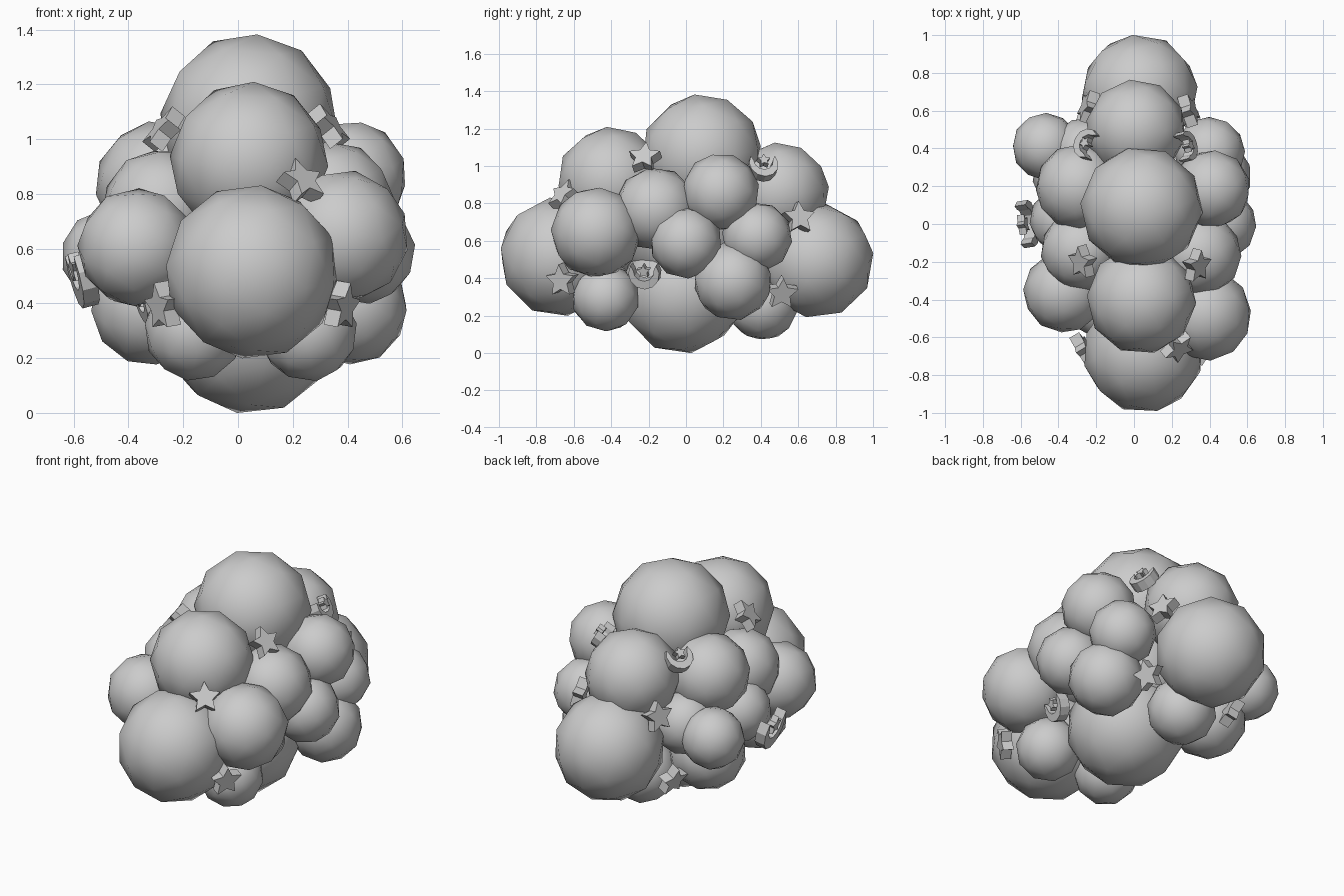
import bpy, bmesh, math, random
from mathutils import Vector, Euler

if "Cube" in bpy.data.objects:
    bpy.data.objects.remove(bpy.data.objects["Cube"])

random.seed(4)

grey = bpy.data.materials.new("soft grey")
grey.diffuse_color = (0.6, 0.6, 0.6, 1)
grey.use_nodes = True
grey.node_tree.nodes["Principled BSDF"].inputs["Base Color"].default_value = grey.diffuse_color


def finish(name, bm, smooth):
    mesh = bpy.data.meshes.new(name)
    bmesh.ops.recalc_face_normals(bm, faces=bm.faces)
    for f in bm.faces:
        f.smooth = smooth
    bm.to_mesh(mesh)
    bm.free()
    mesh.materials.append(grey)
    obj = bpy.data.objects.new(name, mesh)
    bpy.context.collection.objects.link(obj)
    return obj


def puff(name, x, y, z, r):
    """Low-poly, smooth shaded ball."""
    bm = bmesh.new()
    bmesh.ops.create_icosphere(bm, subdivisions=2, radius=r * 1.02)
    obj = finish(name, bm, True)
    obj.location = (x, y, z)
    obj.rotation_euler = Euler([random.uniform(0, 0.6) for _ in range(3)])


def plate(name, outline, depth, loc, normal):
    """Extrude a flat outline and turn its face along the normal."""
    bm = bmesh.new()
    face = bm.faces.new([bm.verts.new((a, b, -depth / 2)) for a, b in outline])
    ext = bmesh.ops.extrude_face_region(bm, geom=[face])
    top = [v for v in ext["geom"] if isinstance(v, bmesh.types.BMVert)]
    bmesh.ops.translate(bm, verts=top, vec=(0, 0, depth))
    obj = finish(name, bm, False)
    obj.location = loc
    obj.rotation_euler = Vector(normal).to_track_quat("Z", "Y").to_euler()


def star_outline(r):
    pts = []
    for i in range(10):
        a = math.pi / 2 + i * math.pi / 5
        k = r if i % 2 == 0 else r * 0.5
        pts.append((k * math.cos(a), k * math.sin(a)))
    return pts


def moon_outline(r):
    # outer arc, then a shifted inner arc back to the start
    arc = [math.radians(-215 + i * 250 / 8) for i in range(9)]
    outer = [(r * math.cos(a), r * math.sin(a)) for a in arc]
    inner = [(0.66 * r * math.cos(a), 0.66 * r * math.sin(a) + 0.2 * r)
             for a in reversed(arc[1:-1])]
    return outer + inner


# Cloud puffs along the centre line
core = [
    ("crown_puff", 0.04, 0.085, 1.06, 0.32),
    ("upper_front_puff", 0.04, -0.40, 0.92, 0.285),
    ("front_puff", 0.05, -0.68, 0.515, 0.315),
    ("back_puff", 0.03, 0.695, 0.495, 0.305),
    ("upper_back_puff", 0.01, 0.50, 0.86, 0.262),
    ("bottom_puff", 0.04, -0.02, 0.325, 0.325),
    ("lower_back_puff", 0.0, 0.41, 0.26, 0.19),
    ("heart_puff", 0.02, 0.0, 0.65, 0.34),
]
# Cloud puffs on each side
right_side = [
    ("right_front_puff", 0.38, -0.48, 0.645, 0.24),
    ("right_middle_puff", 0.455, 0.0, 0.59, 0.19),
    ("right_upper_puff", 0.41, 0.185, 0.86, 0.205),
    ("right_shoulder_puff", 0.345, -0.16, 0.77, 0.22),
    ("right_lower_puff", 0.41, 0.25, 0.385, 0.208),
    ("right_back_puff", 0.40, 0.38, 0.62, 0.185),
    ("right_foot_puff", 0.255, -0.43, 0.295, 0.178),
]
left_side = [
    ("left_front_puff", -0.37, -0.36, 0.605, 0.213),
    ("left_shoulder_puff", -0.28, -0.14, 0.75, 0.212),
    ("left_upper_puff", -0.29, 0.195, 0.835, 0.228),
    ("left_back_puff", -0.468, 0.41, 0.57, 0.175),
    ("left_lower_puff", -0.32, 0.25, 0.39, 0.214),
    ("left_middle_puff", -0.37, 0.02, 0.57, 0.18),
    ("left_inner_puff", -0.26, 0.38, 0.60, 0.18),
    ("left_foot_puff", -0.16, -0.43, 0.30, 0.18),
]
for group in (core, right_side, left_side):
    for p in group:
        puff(*p)

# Stars tucked between the puffs: location, facing direction
stars = [
    ((0.33, -0.22, 1.04), (0.75, -0.2, 0.6)),
    ((-0.27, -0.20, 1.03), (-0.75, -0.2, 0.6)),
    ((0.23, -0.65, 0.84), (0.5, -0.6, 0.6)),
    ((0.375, -0.66, 0.39), (0.85, -0.5, -0.15)),
    ((-0.27, -0.66, 0.39), (-0.85, -0.5, -0.15)),
    ((0.29, 0.60, 0.72), (0.9, 0.3, 0.25)),
    ((-0.24, 0.62, 0.72), (-0.9, 0.3, 0.25)),
    ((0.32, 0.51, 0.325), (0.9, 0.2, -0.35)),
    ((-0.27, 0.52, 0.31), (-0.9, 0.2, -0.35)),
]
for loc, normal in stars:
    plate("star", star_outline(0.09), 0.06, loc, normal)

# Crescent moons, each holding a tiny star
moons = [
    ((0.27, 0.41, 1.0), (0.85, 0.2, 0.5), 0.08),
    ((-0.24, 0.42, 1.0), (-0.6, 0.3, 0.75), 0.08),
    ((0.37, -0.22, 0.43), (0.9, -0.2, -0.3), 0.085),
    ((-0.33, -0.24, 0.41), (-0.9, -0.2, -0.3), 0.08),
    ((-0.57, 0.0, 0.51), (-0.95, -0.15, -0.25), 0.125),
]
for loc, normal, r in moons:
    plate("crescent_moon", moon_outline(r), 0.06, loc, normal)
    centre = Vector(loc) + Vector(normal).normalized() * 0.02 + Vector((0, 0, r * 0.2))
    plate("tiny_star", star_outline(r * 0.45), 0.04, centre, normal)
